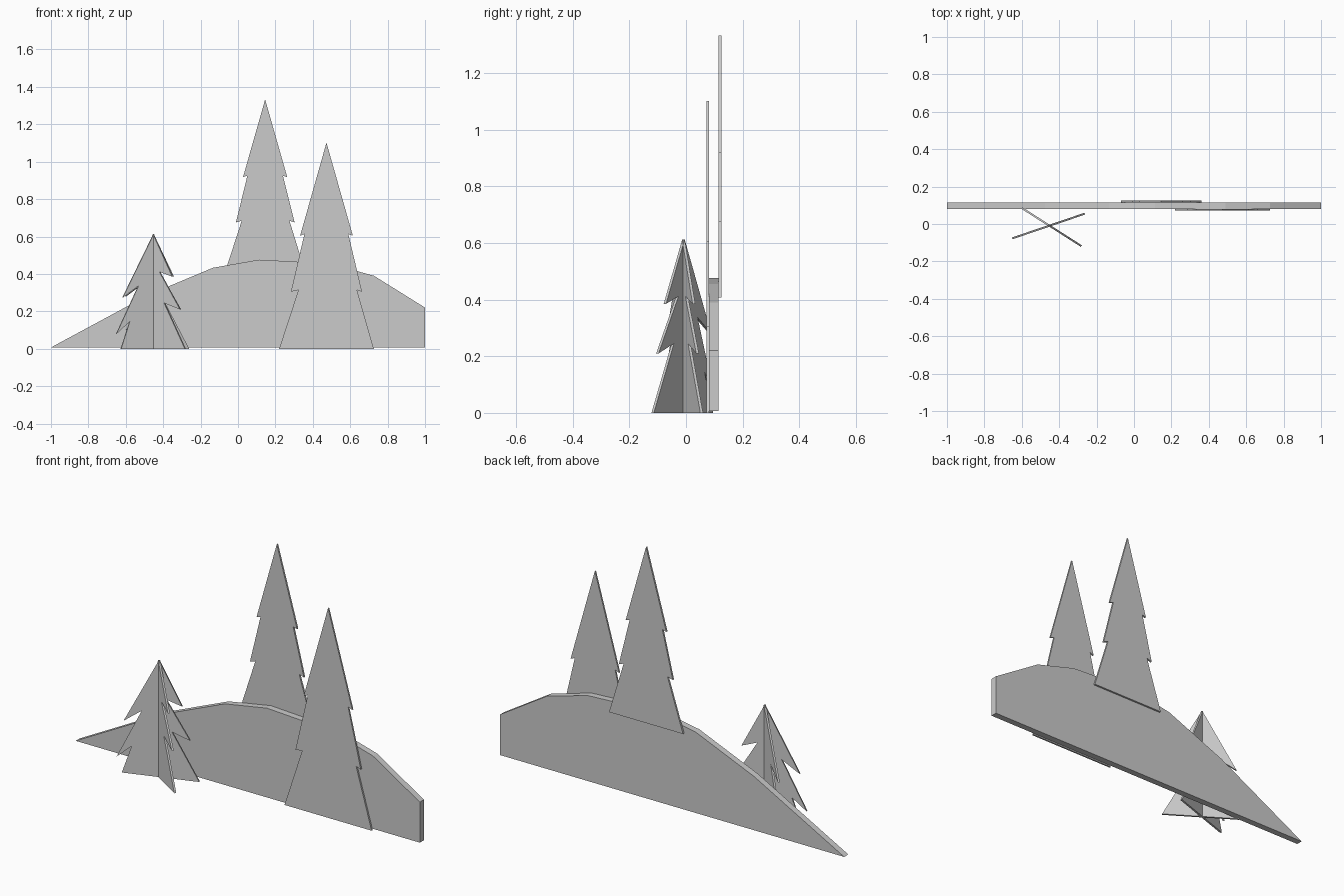
import bpy, bmesh
from math import radians
from mathutils import Matrix

if "Cube" in bpy.data.objects:
    bpy.data.objects.remove(bpy.data.objects["Cube"])


def panel(name, outline, y0, y1, place=None):
    """Extrude an x-z outline from y0 to y1 into a flat cut-out."""
    bm = bmesh.new()
    face = bm.faces.new([bm.verts.new((x, y0, z)) for x, z in outline])
    ext = bmesh.ops.extrude_face_region(bm, geom=[face])
    verts = [v for v in ext["geom"] if isinstance(v, bmesh.types.BMVert)]
    bmesh.ops.translate(bm, verts=verts, vec=(0, y1 - y0, 0))
    bmesh.ops.recalc_face_normals(bm, faces=bm.faces)
    mesh = bpy.data.meshes.new(name)
    bm.to_mesh(mesh)
    bm.free()
    obj = bpy.data.objects.new(name, mesh)
    bpy.context.collection.objects.link(obj)
    if place:
        obj.matrix_world = place
    return obj


def tree_outline(cx, top, left, right):
    """Apex, then right side downwards, then left side upwards (half widths)."""
    return ([(cx, top)] + [(cx + w, z) for w, z in right]
            + [(cx - w, z) for w, z in reversed(left)])


# Hill board
panel("hill", [(-1, 0.007), (-0.475, 0.29), (-0.134, 0.433), (0.112, 0.476),
               (0.49, 0.456), (0.727, 0.39), (1, 0.22), (1, 0.007)], 0.081, 0.115)

# Flat trees on the back and front of the hill
panel("back_tree", tree_outline(
    0.145, 1.333,
    [(0.118, 0.918), (0.095, 0.925), (0.156, 0.675), (0.125, 0.685), (0.215, 0.408)],
    [(0.118, 0.918), (0.095, 0.925), (0.158, 0.675), (0.13, 0.685), (0.215, 0.408)]),
    0.115, 0.125)
panel("front_tree", tree_outline(
    0.473, 1.102,
    [(0.141, 0.604), (0.118, 0.613), (0.19, 0.305), (0.15, 0.314), (0.253, 0)],
    [(0.141, 0.604), (0.117, 0.613), (0.19, 0.305), (0.163, 0.314), (0.253, 0)]),
    0.072, 0.081)

# Small tree made of two crossed panels
left_a = [(0.175, 0.273), (0.085, 0.337), (0.21, 0.08), (0.135, 0.145), (0.184, 0)]
right_a = [(0.115, 0.385), (0.035, 0.412), (0.155, 0.21), (0.065, 0.245), (0.2, 0)]
left_b = [(0.175, 0.28), (0.085, 0.337), (0.185, 0.085), (0.13, 0.145), (0.187, 0)]
right_b = [(0.122, 0.385), (0.04, 0.412), (0.171, 0.21), (0.07, 0.245), (0.202, 0)]
for name, left, right, angle in (("small_tree_panel_a", left_a, right_a, 18.8),
                                 ("small_tree_panel_b", left_b, right_b, -32.6)):
    place = Matrix.Translation((-0.452, -0.009, 0)) @ Matrix.Rotation(radians(angle), 4, "Z")
    panel(name, tree_outline(0, 0.613, left, right), -0.005, 0.005, place)
